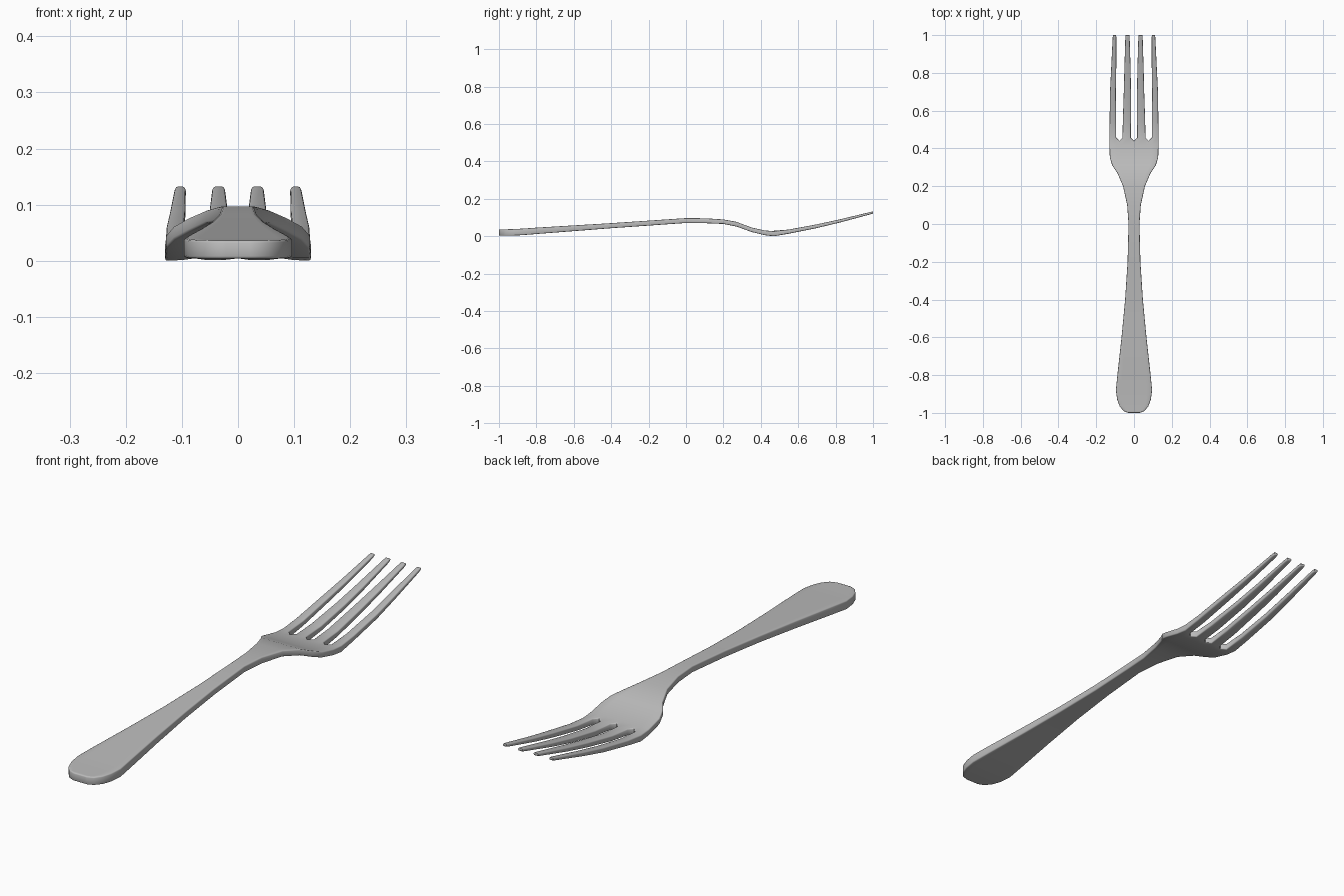
import bpy, bmesh, math

cube = bpy.data.objects.get("Cube")
if cube:
    bpy.data.objects.remove(cube, do_unlink=True)

steel = bpy.data.materials.new("brushed_steel_grey")
steel.use_nodes = True
GREY = (0.5, 0.5, 0.5, 1)
steel.diffuse_color = GREY
steel.node_tree.nodes["Principled BSDF"].inputs["Base Color"].default_value = GREY

# Side profile: y, top height, bottom height
SIDE = [(-1, .036, .004), (-.9, .039, .004), (-.8, .046, .012), (-.4, .07, .043),
        (0, .097, .071), (.1, .096, .07), (.2, .09, .066), (.27, .077, .052),
        (.35, .047, .023), (.42, .031, .006), (.47, .027, .0), (.54, .034, .012),
        (.75, .073, .054), (1, .133, .121)]
# Plan outline: y, half width
PLAN = [(-1, .03), (-.99, .055), (-.965, .076), (-.93, .089), (-.88, .096),
        (-.8, .088), (-.6, .066), (-.4, .047), (-.2, .034), (0, .029), (.1, .036),
        (.2, .058), (.27, .088), (.31, .115), (.35, .128), (.42, .13)]
# Columns across the head: tine edges, with a middle column in each slot
HALF = [.017, .061, .0775, .094, .13]
COLS = [-x for x in reversed(HALF)] + [0] + HALF
SLOT_MIDS = (2, 5, 8)
TINES = ((0, 1), (3, 4), (6, 7), (9, 10))
# Tine outline beyond the slot roots: y, outer tine edges, inner tine edges
TINE = [(.55, .129, .095, .059, .016), (.7, .127, .096, .054, .016),
        (.82, .121, .094, .051, .018), (.985, .113, .093, .046, .023),
        (1, .111, .095, .044, .025)]


def height(y, column):
    for a, b in zip(SIDE, SIDE[1:]):
        if y <= b[0]:
            t = (y - a[0]) / (b[0] - a[0])
            return a[column] + t * (b[column] - a[column])
    return SIDE[-1][column]


bm = bmesh.new()

# Handle and head as a flat sheet
rows = [[bm.verts.new((c / .13 * w, y, 0)) for c in COLS] for y, w in PLAN]
root = []
for i, c in enumerate(COLS):
    at_slot = i not in (0, len(COLS) - 1)
    y = .44 if i in SLOT_MIDS else .457 if at_slot else .47
    root.append(bm.verts.new((c, y, 0)))
rows.append(root)
for low, high in zip(rows, rows[1:]):
    for i in range(len(COLS) - 1):
        bm.faces.new((low[i], low[i + 1], high[i + 1], high[i]))

# Four tapering tines
for n, (i, j) in enumerate(TINES):
    a, b = root[i], root[j]
    for y, outer, outer_in, inner, inner_in in TINE:
        l, r = [(-outer, -outer_in), (-inner, -inner_in),
                (inner_in, inner), (outer_in, outer)][n]
        c, d = bm.verts.new((l, y, 0)), bm.verts.new((r, y, 0))
        bm.faces.new((a, b, d, c))
        a, b = c, d

# Give the sheet thickness, then bend both skins to the side profile
bottom = list(bm.verts)
extruded = bmesh.ops.extrude_face_region(bm, geom=list(bm.faces), use_keep_orig=True)
top = [v for v in extruded["geom"] if isinstance(v, bmesh.types.BMVert)]
for skin, column in ((top, 1), (bottom, 2)):
    for v in skin:
        v.co.z = height(v.co.y, column)
bmesh.ops.recalc_face_normals(bm, faces=list(bm.faces))

# Round the rims
rim = [e for e in bm.edges if e.is_manifold and e.calc_face_angle() > math.radians(50)
       and abs(e.verts[0].co.z - e.verts[1].co.z) < abs(e.verts[0].co.y - e.verts[1].co.y) + 1e-4]
bmesh.ops.bevel(bm, geom=rim, offset=.006, segments=2, profile=.5,
                affect='EDGES', clamp_overlap=True)

mesh = bpy.data.meshes.new("fork")
bm.to_mesh(mesh)
bm.free()
mesh.materials.append(steel)
fork = bpy.data.objects.new("fork", mesh)
bpy.context.collection.objects.link(fork)
bpy.context.view_layer.objects.active = fork
fork.select_set(True)
bpy.ops.object.shade_smooth_by_angle(angle=math.radians(50))
